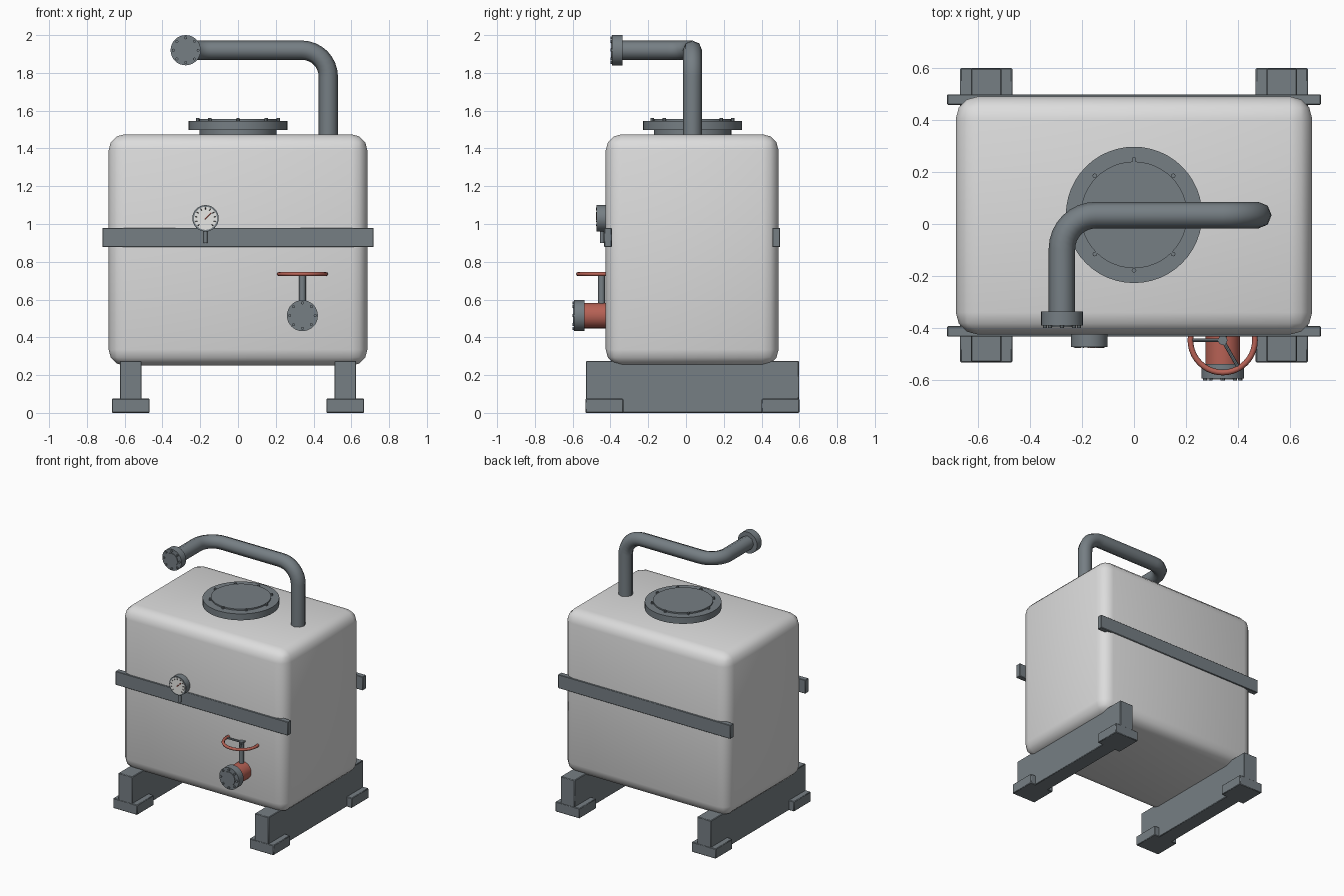
import bpy, bmesh
from math import sin, cos, pi, radians
from mathutils import Vector, Matrix

cube = bpy.data.objects.get("Cube")
if cube:
    bpy.data.objects.remove(cube, do_unlink=True)


def material(name, rgb):
    m = bpy.data.materials.new(name)
    m.use_nodes = True
    m.diffuse_color = (*rgb, 1)
    m.node_tree.nodes["Principled BSDF"].inputs["Base Color"].default_value = (*rgb, 1)
    return m


SHELL = material("pale shell", (0.72, 0.72, 0.72))
STEEL = material("slate steel", (0.18, 0.21, 0.23))
RED = material("valve red", (0.47, 0.12, 0.09))
DIAL = material("dial white", (0.85, 0.85, 0.83))
INK = material("dial black", (0.03, 0.03, 0.03))


def finish(name, bm, mat, angle=40):
    mesh = bpy.data.meshes.new(name)
    bm.to_mesh(mesh)
    bm.free()
    ob = bpy.data.objects.new(name, mesh)
    bpy.context.collection.objects.link(ob)
    mesh.materials.append(mat)
    bpy.ops.object.select_all(action="DESELECT")
    ob.select_set(True)
    bpy.context.view_layer.objects.active = ob
    bpy.ops.object.shade_smooth_by_angle(angle=radians(angle))
    return ob


def box(name, mat, lo, hi, bevel=0.004, segments=1):
    lo, hi = Vector(lo), Vector(hi)
    bm = bmesh.new()
    bmesh.ops.create_cube(bm, size=1, matrix=Matrix.Translation((lo + hi) / 2)
                          @ Matrix.Diagonal((*(hi - lo), 1)))
    bmesh.ops.bevel(bm, geom=bm.edges[:], offset=bevel, segments=segments,
                    profile=0.5, affect="EDGES")
    return finish(name, bm, mat)


def rods(name, mat, items, sides=32):
    """Cylinders given as (start, end, radius), joined in one object."""
    bm = bmesh.new()
    for a, b, r in items:
        a, b = Vector(a), Vector(b)
        turn = (b - a).to_track_quat("Z", "Y").to_matrix().to_4x4()
        bmesh.ops.create_cone(bm, cap_ends=True, segments=sides, radius1=r, radius2=r,
                              depth=(b - a).length,
                              matrix=Matrix.Translation((a + b) / 2) @ turn)
    return finish(name, bm, mat)


def tube(name, mat, points, radius, resolution, closed=False):
    curve = bpy.data.curves.new(name, "CURVE")
    curve.dimensions = "3D"
    curve.bevel_depth = radius
    curve.bevel_resolution = resolution
    curve.use_fill_caps = True
    spline = curve.splines.new("POLY")
    spline.points.add(len(points) - 1)
    for p, co in zip(spline.points, points):
        p.co = (*co, 1)
    spline.use_cyclic_u = closed
    spline.use_smooth = True
    ob = bpy.data.objects.new(name, curve)
    bpy.context.collection.objects.link(ob)
    curve.materials.append(mat)
    bpy.ops.object.select_all(action="DESELECT")
    ob.select_set(True)
    bpy.context.view_layer.objects.active = ob
    bpy.ops.object.convert(target="MESH")
    return ob


def elbow(before, corner, after, radius, steps=8):
    """Quarter-circle points rounding a right-angle corner."""
    u = (Vector(before) - Vector(corner)).normalized() * radius
    v = (Vector(after) - Vector(corner)).normalized() * radius
    centre = Vector(corner) + u + v
    return [centre - v * cos(i / steps * pi / 2) - u * sin(i / steps * pi / 2)
            for i in range(steps + 1)]


def front_flange(name, x, z, y_back, r):
    """Round flange facing the front, with a raised centre and eight bolts."""
    y = y_back - 0.055
    rods(name, STEEL, [((x, y_back, z), (x, y, z), r)])
    rods(name + "_cap", STEEL, [((x, y, z), (x, y - 0.005, z), r * 0.62)])
    ring = [(x + r * 0.82 * cos(i * pi / 4), z + r * 0.82 * sin(i * pi / 4)) for i in range(8)]
    rods(name + "_bolts", STEEL,
         [((bx, y + 0.01, bz), (bx, y - 0.008, bz), 0.008) for bx, bz in ring], 8)


# Tank shell
box("tank", SHELL, (-0.685, -0.425, 0.25), (0.685, 0.49, 1.475), 0.085, 3)

# Skid beams and feet
for side, x in (("right", -0.568), ("left", 0.568)):
    box(side + "_skid_beam", STEEL, (x - 0.058, -0.53, 0), (x + 0.058, 0.598, 0.275))
    for end, y0, y1 in (("front", -0.532, -0.332), ("back", 0.4, 0.6)):
        box(f"{side}_{end}_foot", STEEL, (x - 0.1, y0, 0), (x + 0.1, y1, 0.075))

# Clamping bars on the front and back
for end, y in (("front", -0.413), ("back", 0.478)):
    box(end + "_clamp_bar", STEEL, (-0.718, y - 0.02, 0.877), (0.718, y + 0.02, 0.98), 0.003)

# Hatch on the top
HY = 0.035
rods("hatch_neck", STEEL, [((0, HY, 1.46), (0, HY, 1.5), 0.205)], 48)
rods("hatch_flange", STEEL, [((0, HY, 1.498), (0, HY, 1.546), 0.262)], 48)
rods("hatch_lid", STEEL, [((0, HY, 1.545), (0, HY, 1.556), 0.205)], 48)
rods("hatch_bolts", STEEL,
     [((0.213 * cos(a), HY + 0.213 * sin(a), 1.54), (0.213 * cos(a), HY + 0.213 * sin(a), 1.561), 0.009)
      for a in (i * pi / 4 for i in range(8))], 8)

# Bent outlet pipe
base, rise = (0.478, 0.034, 1.45), (0.478, 0.034, 1.92)
turn, tip = (-0.277, 0.034, 1.92), (-0.277, -0.36, 1.92)
tube("outlet_pipe", STEEL,
     [base, *elbow(base, rise, turn, 0.14), *elbow(rise, turn, tip, 0.13), tip], 0.051, 2)
front_flange("pipe_flange", -0.277, 1.92, -0.336, 0.08)

# Drain valve
VX, VZ, VY = 0.341, 0.515, -0.447
rods("valve_body", RED, [((VX, -0.41, VZ), (VX, -0.545, VZ), 0.067)])
front_flange("valve_flange", VX, VZ, -0.538, 0.082)
rods("valve_stem", STEEL, [((VX, VY, VZ), (VX, VY, 0.742), 0.018)], 16)
tube("valve_wheel", RED,
     [(VX + 0.124 * cos(i * pi / 20), VY + 0.124 * sin(i * pi / 20), 0.735) for i in range(40)],
     0.011, 2, True)
rods("valve_wheel_spokes", STEEL,
     [((VX, VY, 0.735), (VX + 0.122 * cos(a), VY + 0.122 * sin(a), 0.735), 0.007)
      for a in (pi / 3, pi, -pi / 3)], 8)

# Pressure gauge
GX, GZ, GY = -0.172, 1.03, -0.473
rods("gauge_case", STEEL, [((GX, -0.42, GZ), (GX, GY, GZ), 0.07)])
rods("gauge_dial", DIAL, [((GX, GY, GZ), (GX, GY - 0.002, GZ), 0.061)])
rods("gauge_stem", STEEL, [((GX, -0.445, 0.9), (GX, -0.445, GZ), 0.01)], 12)


def dial_mark(angle, r):
    return (GX + r * cos(angle), GY - 0.002, GZ + r * sin(angle))


sweep = [radians(-45 + 27 * i) for i in range(11)]
rods("gauge_ticks", INK, [(dial_mark(a, 0.046), dial_mark(a, 0.057), 0.0018) for a in sweep], 4)
needle = radians(45)
rods("gauge_needle", RED, [(dial_mark(needle, -0.008), dial_mark(needle, 0.042), 0.003)], 6)
